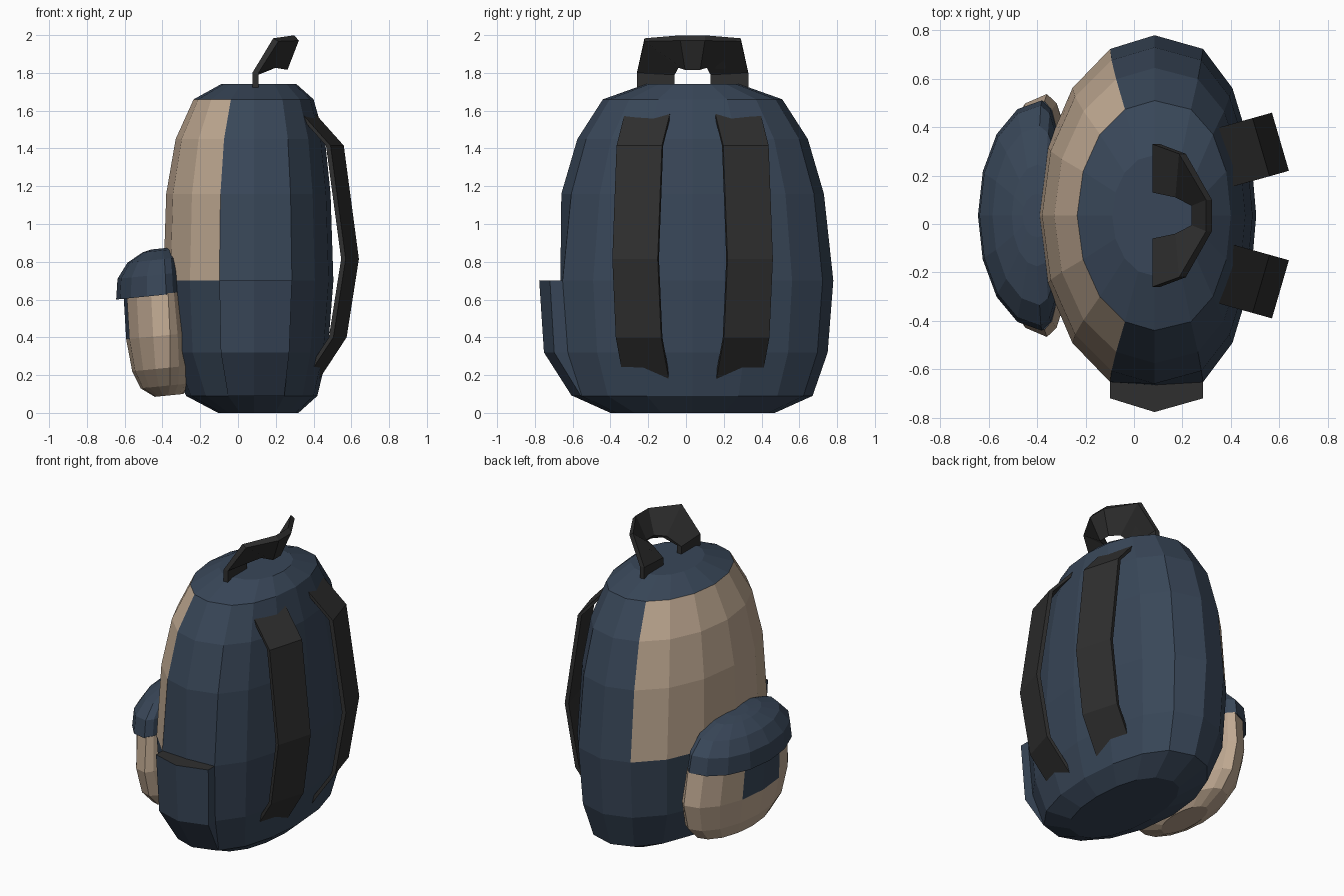
import bpy
from math import sin, cos, tau
from mathutils import Vector

if "Cube" in bpy.data.objects:
    bpy.data.objects.remove(bpy.data.objects["Cube"])

SEG, CX, CY = 16, 0.085, 0.035


def material(name, rgb):
    m = bpy.data.materials.new(name)
    m.diffuse_color = (*rgb, 1)
    m.use_nodes = True
    m.node_tree.nodes["Principled BSDF"].inputs["Base Color"].default_value = m.diffuse_color
    return m


BLUE = material("blue_cloth", (0.040, 0.062, 0.098))
TAN = material("tan_cloth", (0.53, 0.40, 0.29))
DARK = material("dark_webbing", (0.028, 0.028, 0.028))


def loft(name, rings, mats, pick=lambda j, i: 0, top_mat=0):
    """Skin closed rings into a capped flat-shaded solid; pick gives the material slot."""
    n = len(rings[0])
    faces = [tuple(reversed(range(n)))]
    slots = [pick(0, -1)]
    for j in range(len(rings) - 1):
        for i in range(n):
            k = (i + 1) % n
            faces.append((j * n + i, j * n + k, (j + 1) * n + k, (j + 1) * n + i))
            slots.append(pick(j, i))
    faces.append(tuple(range((len(rings) - 1) * n, len(rings) * n)))
    slots.append(top_mat)
    me = bpy.data.meshes.new(name)
    me.from_pydata([p for r in rings for p in r], [], faces)
    for m in mats:
        me.materials.append(m)
    for f, s in zip(me.polygons, slots):
        f.material_index = s
    ob = bpy.data.objects.new(name, me)
    bpy.context.collection.objects.link(ob)
    # consistent outward normals
    bpy.context.view_layer.objects.active = ob
    bpy.ops.object.mode_set(mode='EDIT')
    bpy.ops.mesh.select_all(action='SELECT')
    bpy.ops.mesh.normals_make_consistent(inside=False)
    bpy.ops.object.mode_set(mode='OBJECT')
    return ob


def ring(z, cx, left, right, ry, power=1.0, tilt=0.0):
    """Egg-shaped ring: own depth to each side in x, optional flattening on +x."""
    pts = []
    for i in range(SEG):
        c, s = cos(tau * i / SEG), sin(tau * i / SEG)
        x = cx + (right * max(c, 0) ** power if c > 1e-6 else left * c)
        pts.append(Vector((x, CY + ry * s, z + tilt * (x - cx + left))))
    return pts


# Main bag: z, depth towards -x, depth towards +x, half width
body = [ring(z, CX, l, r, w, 0.77) for z, l, r, w in (
    (0.00, 0.19, 0.235, 0.435), (0.09, 0.36, 0.335, 0.635), (0.32, 0.46, 0.39, 0.715),
    (0.70, 0.48, 0.42, 0.745), (1.16, 0.465, 0.405, 0.695), (1.45, 0.415, 0.375, 0.61),
    (1.66, 0.32, 0.315, 0.475), (1.74, 0.175, 0.225, 0.25))]
body[3][12].y = -0.665
loft("bag_body", body, [BLUE, TAN], lambda j, i: int(3 <= j <= 5 and 5 <= i <= 10))

# Side pocket: a strip of the body pushed outwards, with dark opening
side = []
for j, off in ((1, 0.005), (2, 0.072), (3, 0.067)):
    inner = [body[j][i].copy() for i in (11, 12, 13)]
    outer = [p - Vector((0, off, 0)) for p in inner]
    if j == 3:
        outer[1].y = -0.777
    inner[1].y = inner[0].y
    side.append(outer + inner[::-1])
loft("side_pocket", side, [BLUE, DARK], top_mat=1)

# Front pocket with hanging tab: z at front, front x, centre x, back x, half width
def pocket_rings(table):
    return [ring(z, c, c - f, b - c, w, 1.0, 0.1) for z, f, c, b, w in table]


loft("front_pocket", pocket_rings((
    (0.085, -0.44, -0.37, -0.29, 0.20), (0.13, -0.515, -0.36, -0.245, 0.36),
    (0.22, -0.56, -0.36, -0.235, 0.455), (0.39, -0.592, -0.36, -0.255, 0.502),
    (0.61, -0.605, -0.37, -0.29, 0.472))),
    [TAN, BLUE], lambda j, i: int(j == 3 and i in (7, 8)), 1)

loft("front_pocket_lid", pocket_rings((
    (0.60, -0.645, -0.38, -0.285, 0.476), (0.71, -0.638, -0.385, -0.29, 0.455),
    (0.795, -0.585, -0.39, -0.30, 0.37), (0.85, -0.505, -0.40, -0.31, 0.21),
    (0.865, -0.46, -0.40, -0.34, 0.09))), [BLUE])

# Shoulder straps: flat bands turned slightly outwards, ends sunk into the back
across, out = Vector((-0.07, 0.24, 0)), Vector((0.96, 0.28, 0))
path = [(0.35, 1.65), (0.56, 1.415), (0.64, 0.815), (0.575, 0.40), (0.385, 0.11)]
for label, sign in (("left", 1), ("right", -1)):
    sections = []
    for x, z in path:
        a = Vector((x, 0.22 + (x - 0.64) * 0.28, z))
        sec = [a, a + across, a + across - out * 0.025, a - out * 0.025]
        sections.append([Vector((p.x, CY + sign * (p.y - CY), p.z)) for p in sec])
    loft("shoulder_strap_" + label, sections, [DARK])

# Carry handle: leaning arch, outer and inner edge of each section, mirrored in y
half = [((0.092, -0.26, 1.71), (0.092, -0.06, 1.71)),
        ((0.092, -0.26, 1.80), (0.092, -0.06, 1.79)),
        ((0.20, -0.22, 1.975), (0.185, -0.04, 1.835)),
        ((0.31, -0.03, 1.985), (0.25, -0.005, 1.83))]
flip = lambda p: (p[0], 2 * CY - p[1], p[2])
arch = half + [(flip(o), flip(i)) for o, i in reversed(half)]
thick = [(0.016, 0)] * 2 + [(0.014, -0.008)] + [(0.012, -0.014)]
thick += thick[::-1]
sections = []
for (o, i), (tx, tz) in zip(arch, thick):
    t = Vector((tx, 0, tz))
    sections.append([Vector(o) + t, Vector(i) + t, Vector(i) - t, Vector(o) - t])
loft("carry_handle", sections, [DARK])
